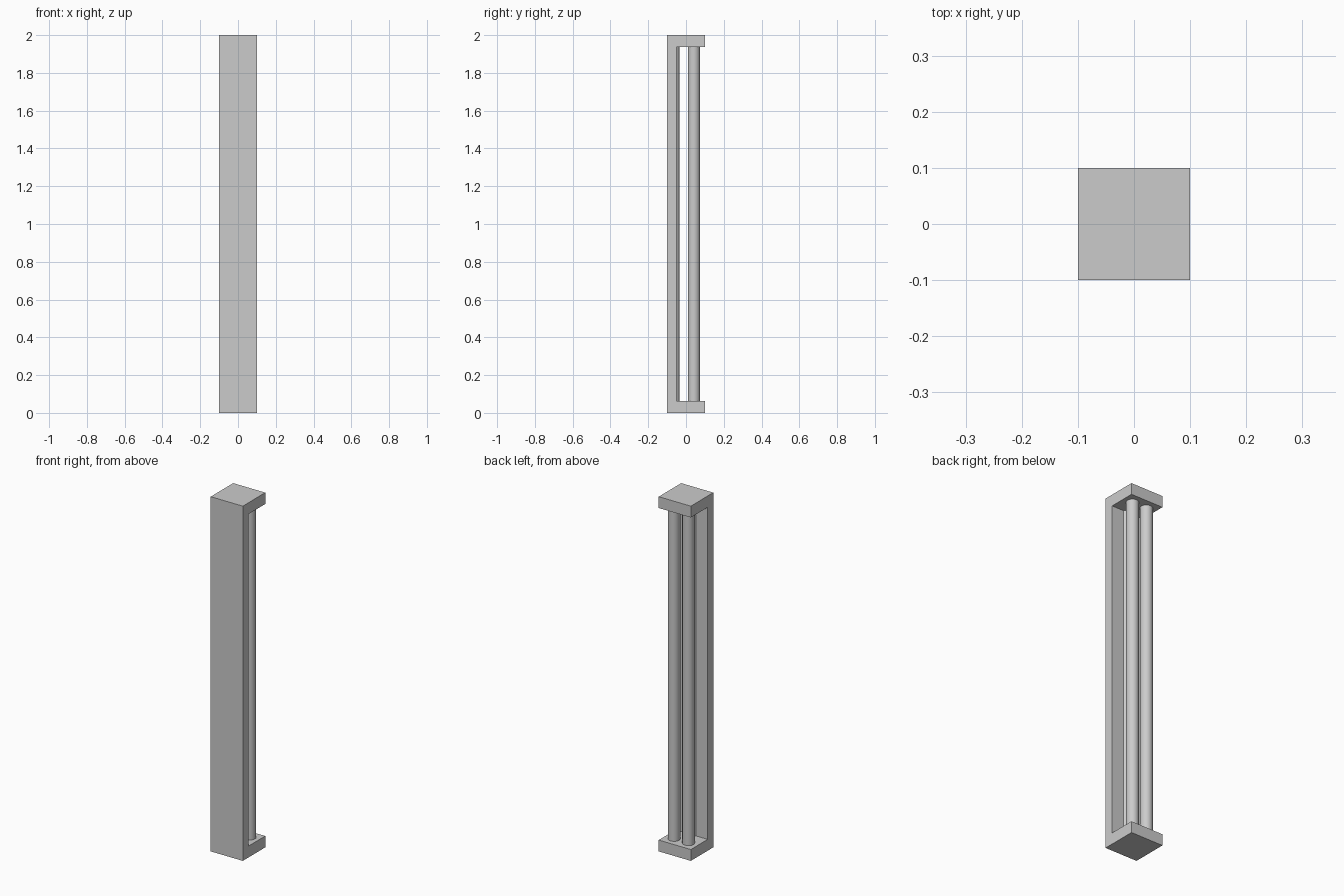
import bpy
import bmesh
from mathutils import Matrix, Vector

cube = bpy.data.objects.get("Cube")
if cube:
    bpy.data.objects.remove(cube, do_unlink=True)

HALF = 0.1        # half width of the square footprint
HEIGHT = 2.0
CAP = 0.064       # thickness of the end blocks
PANEL_Y = -0.05   # inner face of the front panel
ROD_RADIUS = 0.032

grey = bpy.data.materials.new("light_grey")
grey.use_nodes = True
colour = (0.6, 0.6, 0.6, 1)
grey.diffuse_color = colour
grey.node_tree.nodes["Principled BSDF"].inputs["Base Color"].default_value = colour


def add_object(name, bm):
    bmesh.ops.recalc_face_normals(bm, faces=bm.faces)
    mesh = bpy.data.meshes.new(name)
    bm.to_mesh(mesh)
    bm.free()
    mesh.materials.append(grey)
    obj = bpy.data.objects.new(name, mesh)
    bpy.context.collection.objects.link(obj)
    return obj


# Frame: C-shaped side profile extruded across the width
profile = [(-HALF, 0), (HALF, 0), (HALF, CAP), (PANEL_Y, CAP),
           (PANEL_Y, HEIGHT - CAP), (HALF, HEIGHT - CAP),
           (HALF, HEIGHT), (-HALF, HEIGHT)]
bm = bmesh.new()
face = bm.faces.new([bm.verts.new((-HALF, y, z)) for y, z in profile])
extruded = bmesh.ops.extrude_face_region(bm, geom=[face])["geom"]
bmesh.ops.translate(bm, vec=Vector((2 * HALF, 0, 0)),
                    verts=[v for v in extruded if isinstance(v, bmesh.types.BMVert)])
add_object("frame", bm)


# Rods: two free-standing at the back, one half sunk into the panel
def add_rod(name, x, y):
    bm = bmesh.new()
    bmesh.ops.create_cone(bm, cap_ends=True, segments=32,
                          radius1=ROD_RADIUS, radius2=ROD_RADIUS,
                          depth=HEIGHT - 2 * CAP,
                          matrix=Matrix.Translation((x, y, HEIGHT / 2)))
    for f in bm.faces:
        f.smooth = len(f.verts) == 4
    for e in bm.edges:
        e.smooth = all(len(f.verts) == 4 for f in e.link_faces)
    add_object(name, bm)


for side, x in (("left", 0.045), ("right", -0.045)):
    add_rod("back_rod_" + side, x, 0.042)
add_rod("panel_rod", 0, -0.066)
